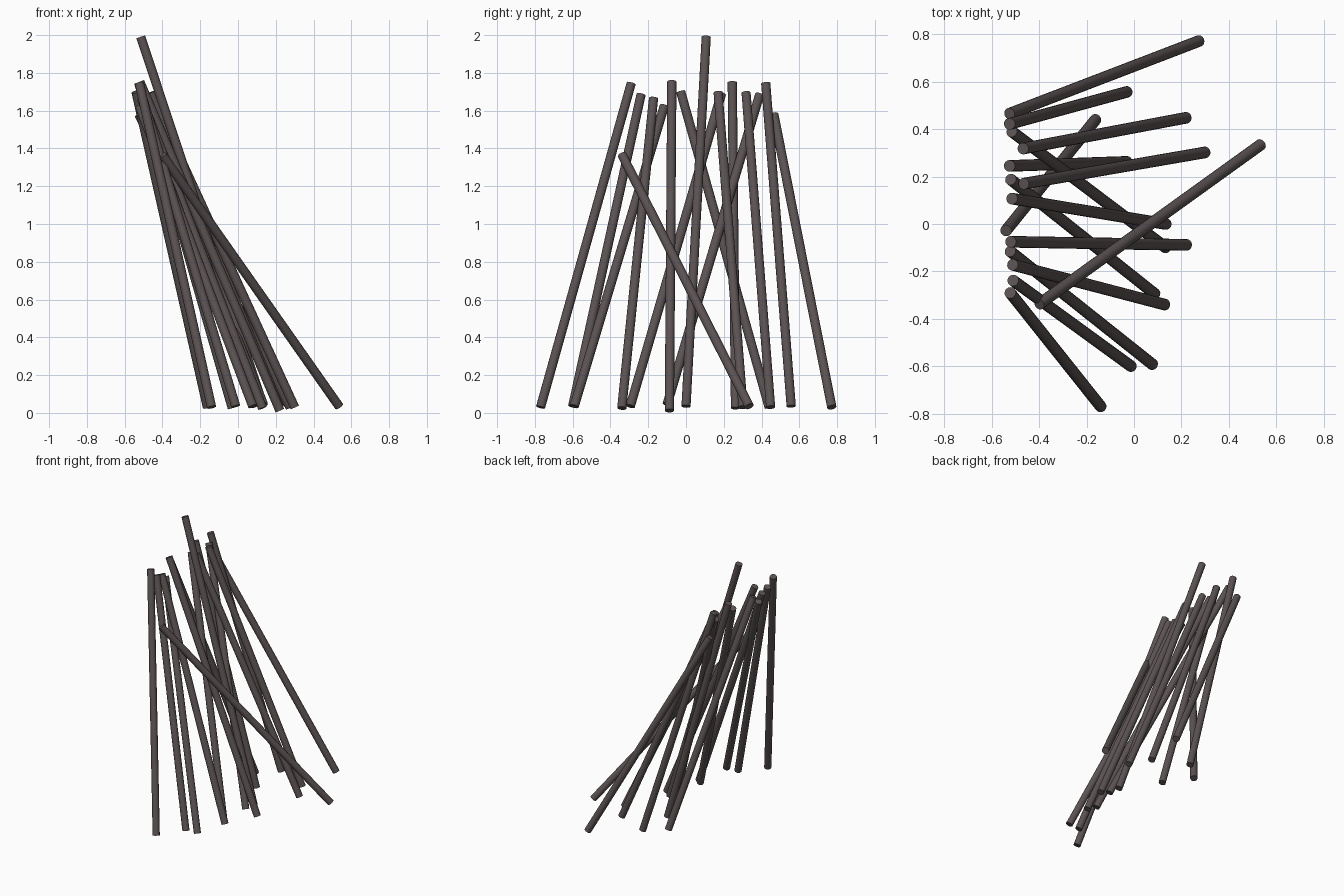
import bpy
from mathutils import Vector

RADIUS = 0.0245

mat = bpy.data.materials.new("dark_wood")
mat.diffuse_color = (0.105, 0.085, 0.085, 1)

# Leaning poles: upper end centre, lower end centre
poles = [
    ((-0.525, 0.465, 1.58), (0.275, 0.772, 0.03)),
    ((-0.525, 0.422, 1.745), (-0.03, 0.557, 0.035)),
    ((-0.515, 0.39, 1.685), (0.135, -0.10, 0.045)),
    ((-0.468, 0.318, 1.695), (0.22, 0.448, 0.03)),
    ((-0.525, 0.245, 1.75), (-0.03, 0.262, 0.025)),
    ((-0.465, 0.17, 1.695), (0.30, 0.302, 0.03)),
    ((-0.52, 0.188, 1.69), (0.088, -0.295, 0.035)),
    ((-0.54, -0.028, 1.70), (-0.162, 0.44, 0.03)),
    ((-0.515, 0.107, 1.99), (0.135, 0.0, 0.035)),
    ((-0.52, -0.075, 1.753), (0.222, -0.088, 0.012)),
    ((-0.522, -0.115, 1.625), (0.078, -0.592, 0.035)),
    ((-0.512, -0.172, 1.665), (0.13, -0.34, 0.025)),
    ((-0.51, -0.238, 1.685), (-0.012, -0.60, 0.035)),
    ((-0.522, -0.29, 1.745), (-0.14, -0.77, 0.03)),
    ((-0.40, -0.338, 1.365), (0.535, 0.335, 0.035)),
]


def make_pole(index, upper, lower):
    upper, lower = Vector(upper), Vector(lower)
    axis = upper - lower
    bpy.ops.mesh.primitive_cylinder_add(
        vertices=16, radius=RADIUS, depth=axis.length,
        location=(upper + lower) / 2,
        rotation=axis.to_track_quat('Z', 'Y').to_euler())
    pole = bpy.context.object
    pole.name = f"leaning_pole_{index:02d}"
    pole.data.materials.append(mat)
    bpy.ops.object.shade_smooth_by_angle()


for i, (upper, lower) in enumerate(poles, 1):
    make_pole(i, upper, lower)
